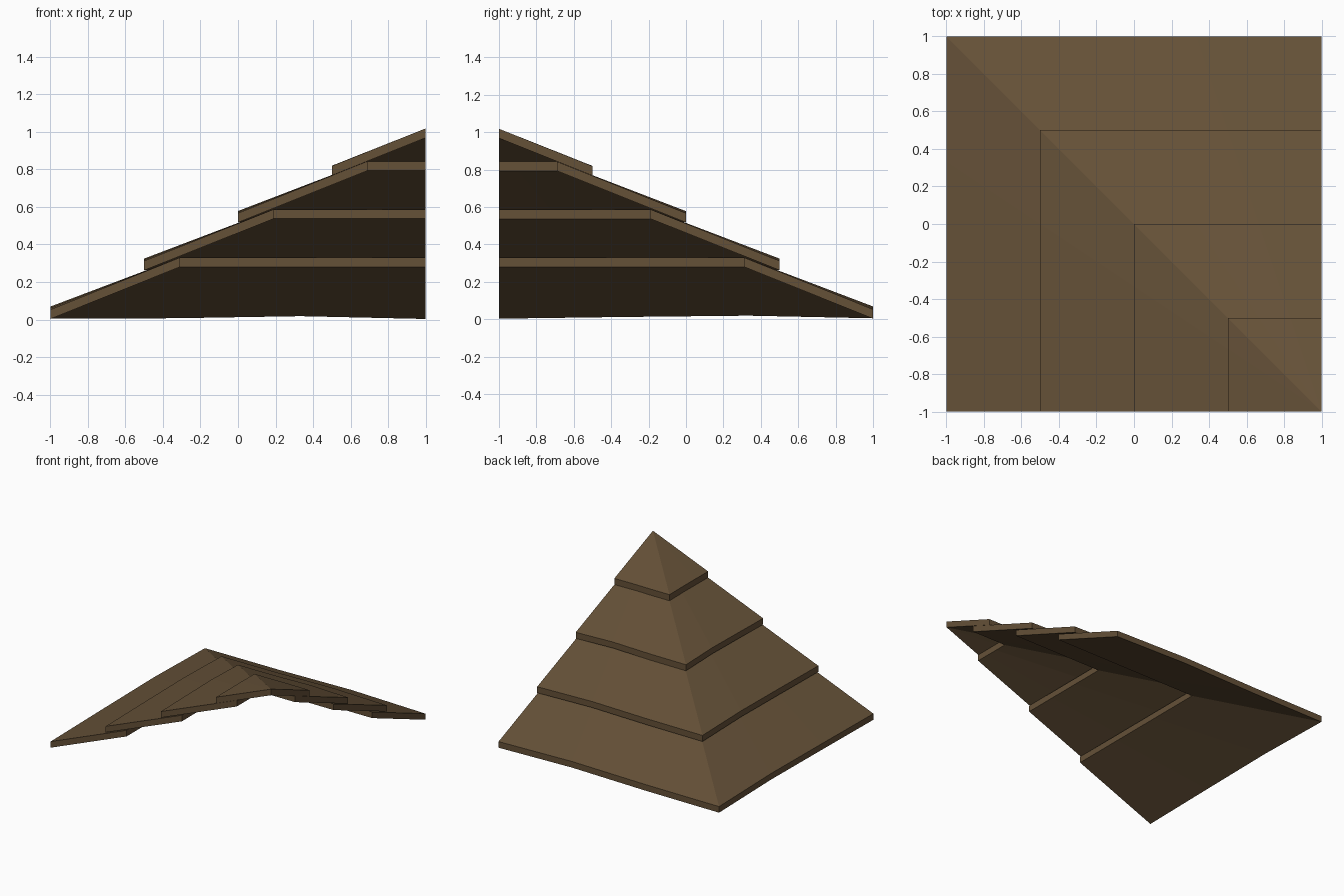
import bpy, bmesh
from mathutils import Vector

if "Cube" in bpy.data.objects:
    bpy.data.objects.remove(bpy.data.objects["Cube"])

wood = bpy.data.materials.new("brown roof wood")
wood.diffuse_color = (0.130, 0.082, 0.039, 1)
wood.use_nodes = True
wood.node_tree.nodes["Principled BSDF"].inputs["Base Color"].default_value = wood.diffuse_color

THICK = 0.05
# slight upward warp of the eave along its path (back right end -> hip corner -> left front end)
WARP = [0, 0.015, 0.004, 0.002, 0.016, 0.009, 0]


def ring(d, z, warp):
    """L-shaped path parallel to the back and left eaves, d inwards from them."""
    end_back, corner, end_left = Vector((1, 1 - d, z)), Vector((-1 + d, 1 - d, z)), Vector((-1 + d, -1, z))
    pts = [end_back.lerp(corner, i / 3) for i in range(4)]
    pts += [corner.lerp(end_left, i / 3) for i in range(1, 4)]
    return [p + Vector((0, 0, w * warp)) for p, w in zip(pts, WARP)]


def roof_layer(name, d0, z0, d1, z1, warp):
    """One hipped course: closed slab with two slopes and vertical edges."""
    bm = bmesh.new()
    up = Vector((0, 0, THICK))
    low, high = ring(d0, z0, warp), ring(d1, z1, 0)
    loops = [low, [p + up for p in low], [p + up for p in high], high]
    rows = [[bm.verts.new(p) for p in loop] for loop in loops]
    for k in range(4):
        a, b = rows[k], rows[(k + 1) % 4]
        for i in range(6):
            bm.faces.new((a[i], a[i + 1], b[i + 1], b[i]))
    # cut ends on the right and front sides
    for i in (0, 6):
        bm.faces.new([r[i] for r in rows])
    bmesh.ops.remove_doubles(bm, verts=bm.verts, dist=0.0005)
    bmesh.ops.dissolve_degenerate(bm, dist=0.0001, edges=bm.edges)
    bmesh.ops.recalc_face_normals(bm, faces=bm.faces)
    me = bpy.data.meshes.new(name)
    bm.to_mesh(me)
    bm.free()
    me.materials.append(wood)
    bpy.context.collection.objects.link(bpy.data.objects.new(name, me))


# four overlapping courses, bottom to top
roof_layer("roof_course_bottom", 0.0, 0.003, 0.69, 0.28, 1.0)
roof_layer("roof_course_lower", 0.5, 0.262, 1.19, 0.537, 0.8)
roof_layer("roof_course_upper", 1.0, 0.517, 1.69, 0.793, 0.7)
roof_layer("roof_course_peak", 1.5, 0.768, 2.0, 0.968, 0.1)
